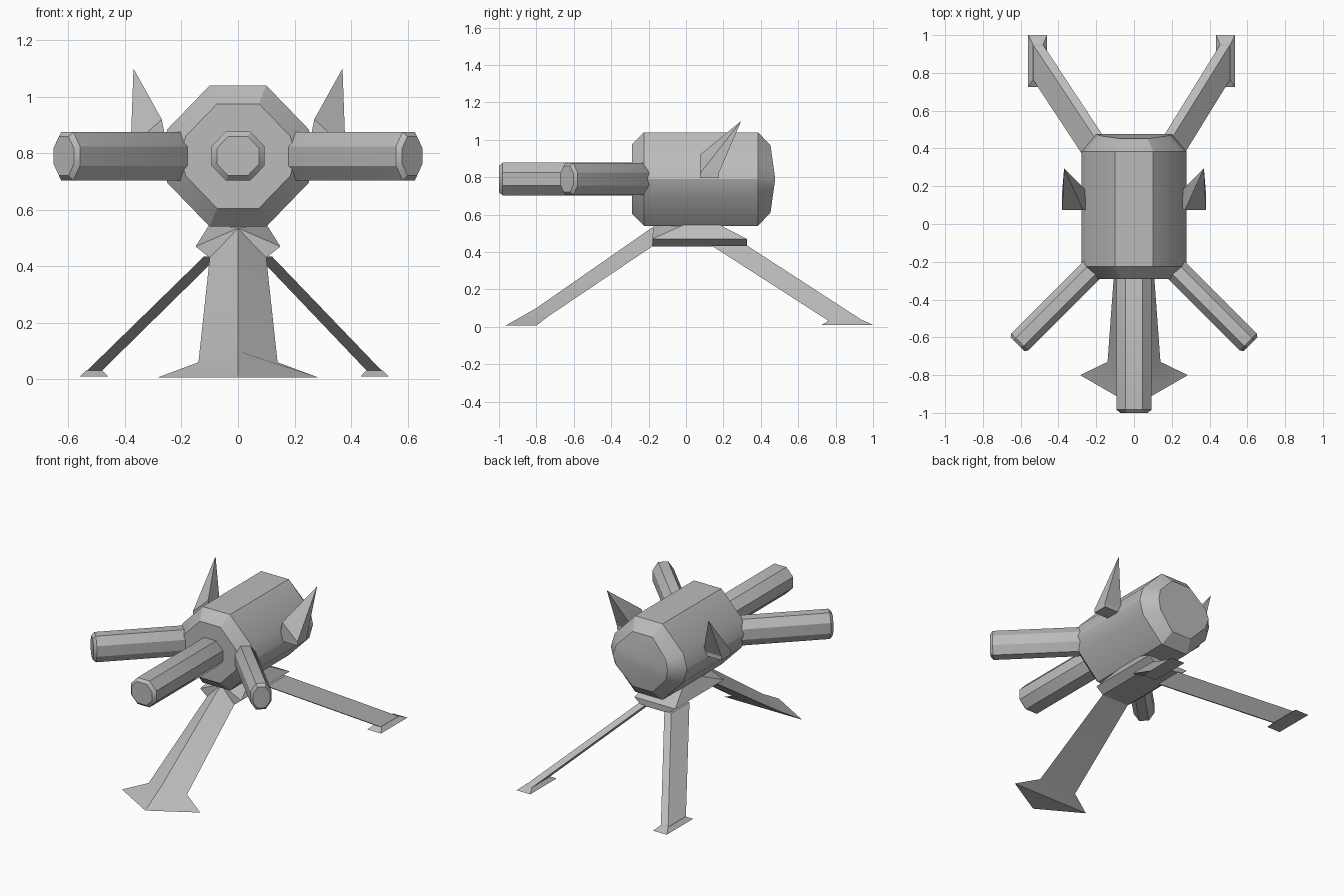
import bpy, bmesh, math
from mathutils import Matrix, Vector

cube = bpy.data.objects.get("Cube")
if cube:
    bpy.data.objects.remove(cube, do_unlink=True)

grey = bpy.data.materials.new("plain grey")
grey.use_nodes = True
colour = (0.5, 0.5, 0.5, 1)
grey.diffuse_color = colour
grey.node_tree.nodes["Principled BSDF"].inputs["Base Color"].default_value = colour


def finish(name, bm, smooth=30):
    bmesh.ops.recalc_face_normals(bm, faces=bm.faces)
    mesh = bpy.data.meshes.new(name)
    bm.to_mesh(mesh)
    bm.free()
    mesh.materials.append(grey)
    ob = bpy.data.objects.new(name, mesh)
    bpy.context.collection.objects.link(ob)
    bpy.ops.object.select_all(action="DESELECT")
    ob.select_set(True)
    bpy.context.view_layer.objects.active = ob
    bpy.ops.object.shade_smooth_by_angle(angle=math.radians(smooth))
    return ob


def hull(name, points):
    """Convex solid around a few corner points."""
    bm = bmesh.new()
    for p in points:
        bm.verts.new(p)
    bmesh.ops.convex_hull(bm, input=bm.verts)
    bmesh.ops.dissolve_limit(bm, angle_limit=0.01, verts=bm.verts, edges=bm.edges)
    return finish(name, bm, 20)


def rect(x0, x1, y0, y1, z):
    return [(x, y, z) for x in (x0, x1) for y in (y0, y1)]


def loft(rings, matrix=Matrix()):
    """Closed solid through matching rings of points."""
    bm = bmesh.new()
    loops = [[bm.verts.new(matrix @ Vector(p)) for p in ring] for ring in rings]
    for a, b in zip(loops, loops[1:]):
        for i in range(len(a)):
            j = (i + 1) % len(a)
            bm.faces.new((a[i], a[j], b[j], b[i]))
    bm.faces.new(loops[0])
    bm.faces.new(loops[-1])
    return bm


def section(quarter):
    """Mirror one quarter of a profile into a full outline."""
    right = quarter + [(x, -z) for x, z in reversed(quarter) if z > 0]
    return right + [(-x, z) for x, z in reversed(right) if x > 0]


# Body: faceted drum with bevelled ends and a slightly ridged back
AXIS = 0.79
outline = section([(0.1, 0.25), (0.25, 0.095), (0.277, 0)])
rings = []
for y, scale, bulge in ((-0.29, 0.74, 0), (-0.225, 1, 0), (0.385, 1, 0), (0.477, 0.72, 0.14)):
    rings.append([(x * scale, y - bulge * abs(z) * scale, AXIS + z * scale) for x, z in outline])
bm = loft(rings[:3] + rings[3:])
back = max(bm.faces, key=lambda f: f.calc_center_median().y)
ridge = [v for v in back.verts if abs(v.co.z - AXIS) < 0.001]
bmesh.ops.connect_verts(bm, verts=ridge)
finish("body", bm)


# Barrels: one ahead, two angled outwards
def barrel(name, start, end, half_width, half_height):
    start, end = Vector(start), Vector(end)
    along = (end - start).normalized()
    side = along.cross(Vector((0, 0, 1)))
    m = Matrix((side, along, (0, 0, 1))).transposed().to_4x4()
    m.translation = start
    length = (end - start).length
    shape = section([(0.47, 1), (1, 0.4)])
    rings = [[(x * half_width * s, y, z * half_height * s) for x, z in shape]
             for y, s in ((0, 0.9), (0.02, 1), (length - 0.018, 1), (length, 0.8))]
    finish(name, loft(rings, m))


barrel("front_barrel", (0, -0.22, AXIS), (0, -1, AXIS), 0.093, 0.087)
for s, side in ((1, "left"), (-1, "right")):
    barrel(side + "_barrel", (s * 0.19, -0.21, AXIS), (s * 0.617, -0.637, AXIS), 0.064, 0.086)

# Ears: swept spikes on small side blocks
for s, side in ((1, "left"), (-1, "right")):
    hull(side + "_ear_block", rect(s * 0.24, s * 0.38, 0.075, 0.175, 0.795)
         + rect(s * 0.24, s * 0.38, 0.075, 0.175, 0.825))
    hull(side + "_ear", rect(s * 0.25, s * 0.38, 0.075, 0.175, 0.82)
         + [(s * 0.27, 0.075, 0.92), (s * 0.37, 0.295, 1.1)])

# Mount under the body
hull("mount", rect(-0.1, 0.1, -0.18, 0.325, 0.43) + rect(-0.15, 0.15, -0.18, 0.325, 0.47)
     + rect(-0.1, 0.1, 0, 0.17, 0.55) + [(0, -0.175, 0.535)])

# Front leg: ridged strut flaring into a pointed foot
GROUND = 0.006
bm = loft([
    [(-0.1, -0.18, 0.43), (0, -0.175, 0.535), (0.1, -0.18, 0.43)],
    [(-0.14, -0.73, 0.06), (0, -0.8, 0.1), (0.14, -0.73, 0.06)],
    [(-0.285, -0.8, GROUND), (0, -0.965, GROUND), (0.285, -0.8, GROUND)],
])
finish("front_leg", bm, 20)

# Rear legs: slanted slabs on bevelled foot pads
for s, side in ((1, "left"), (-1, "right")):
    c = s * 0.547 - 0.013
    top = s * 0.12
    hull(side + "_rear_leg", rect(top, top - s * 0.05, 0.135, 0.325, 0.435)
         + rect(c - s * 0.025, c - s * 0.078, 0.765, 0.95, 0.03))
    hull(side + "_rear_foot", rect(c - s * 0.025, c - s * 0.078, 0.765, 0.95, 0.033)
         + rect(c, c - s * 0.1, 0.725, 1, GROUND + 0.004))
